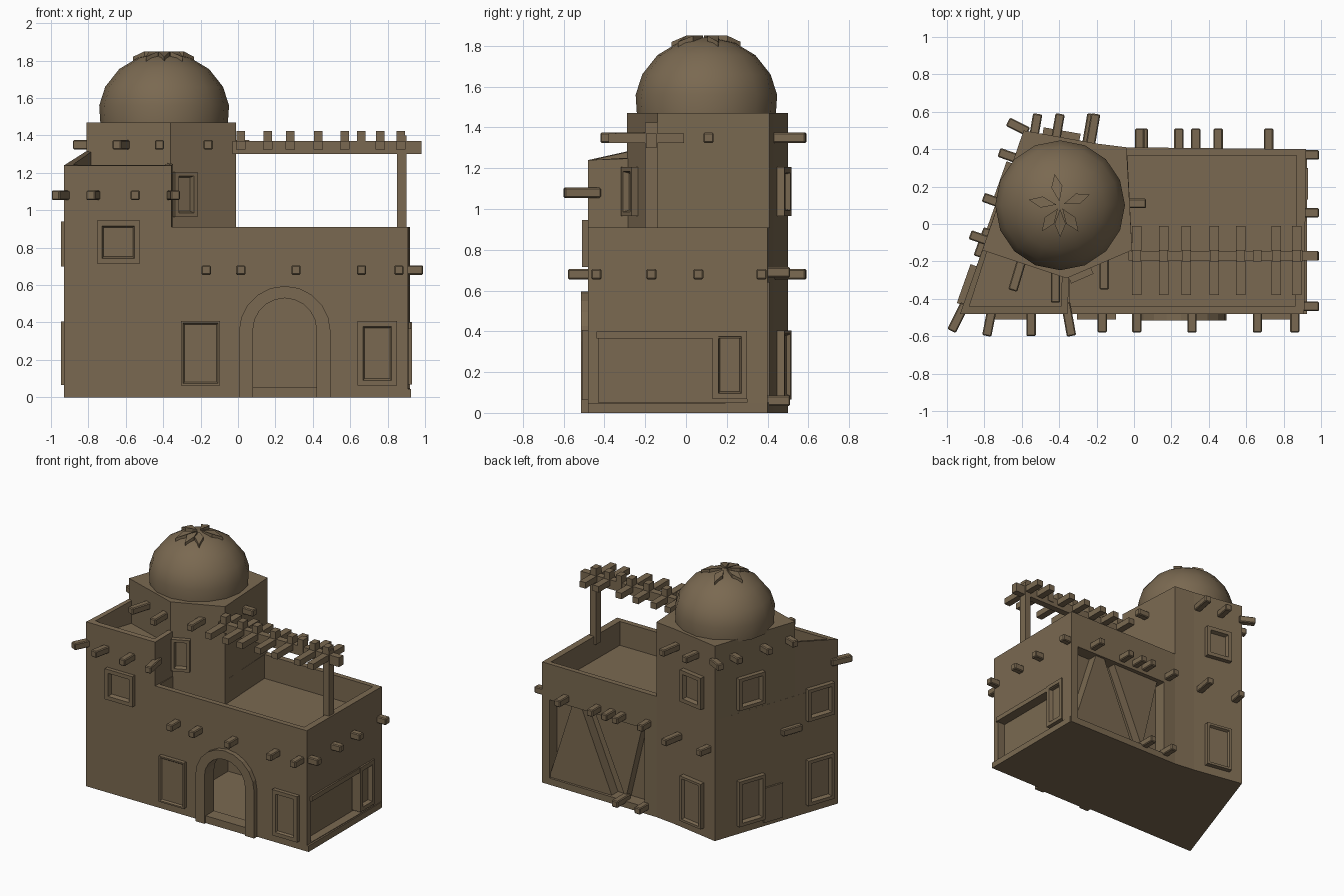
import bpy, bmesh, math
from mathutils import Matrix, Vector

cube = bpy.data.objects.get("Cube")
if cube:
    bpy.data.objects.remove(cube, do_unlink=True)

clay = bpy.data.materials.new("brown clay")
clay.use_nodes = True
COLOUR = (0.195, 0.141, 0.082, 1)
clay.diffuse_color = COLOUR
clay.node_tree.nodes["Principled BSDF"].inputs["Base Color"].default_value = COLOUR


def finish(name, bm, matrix=None, smooth=None):
    if matrix:
        bm.transform(matrix)
    bmesh.ops.recalc_face_normals(bm, faces=bm.faces)
    mesh = bpy.data.meshes.new(name)
    bm.to_mesh(mesh)
    bm.free()
    mesh.materials.append(clay)
    obj = bpy.data.objects.new(name, mesh)
    bpy.context.collection.objects.link(obj)
    if smooth:
        bpy.ops.object.select_all(action="DESELECT")
        obj.select_set(True)
        bpy.context.view_layer.objects.active = obj
        bpy.ops.object.shade_smooth_by_angle(angle=math.radians(smooth))
    return obj


def prism(name, points, low, high, matrix=None):
    """Extrude an outline; high is one height or one height per corner."""
    bm = bmesh.new()
    tops = high if isinstance(high, list) else [high] * len(points)
    a = [bm.verts.new((x, y, low)) for x, y in points]
    b = [bm.verts.new((p[0], p[1], t)) for p, t in zip(points, tops)]
    bm.faces.new(a)
    bm.faces.new(b)
    for i in range(len(a)):
        j = (i + 1) % len(a)
        bm.faces.new((a[i], a[j], b[j], b[i]))
    return finish(name, bm, matrix)


def box(name, x0, x1, y0, y1, z0, z1):
    return prism(name, [(x0, y0), (x1, y0), (x1, y1), (x0, y1)], z0, z1)


def cut(target, cutter):
    cutter.hide_render = True
    mod = target.modifiers.new("cut", "BOOLEAN")
    mod.operation = "DIFFERENCE"
    mod.solver = "EXACT"
    mod.object = cutter
    bpy.context.view_layer.objects.active = target
    bpy.ops.object.modifier_apply(modifier=mod.name)
    bpy.data.objects.remove(cutter, do_unlink=True)


def facing(x, y, z, normal):
    """Placement whose local -y points along the wall normal."""
    return Matrix.Translation((x, y, z)) @ Matrix.Rotation(math.atan2(normal[0], -normal[1]), 4, "Z")


def block(name, size, matrix, bevel=0):
    bm = bmesh.new()
    bmesh.ops.create_cube(bm, size=1, matrix=Matrix.Diagonal((*size, 1)))
    if bevel:
        bmesh.ops.bevel(bm, geom=bm.edges[:], offset=bevel, segments=1, affect="EDGES")
    return finish(name, bm, matrix)


def beam(name, x, y, z, normal, length=0.2):
    block(name, (0.05, length, 0.05), facing(x, y, z, normal), 0.006)


def window(name, x, y, z, normal, w, h, rim=0.04, depth=0.03):
    bm = bmesh.new()
    bmesh.ops.create_cube(bm, size=1, matrix=Matrix.Diagonal((w, 0.07, h, 1)))
    bm.normal_update()
    front = [f for f in bm.faces if f.normal.y < -0.9]
    bmesh.ops.inset_region(bm, faces=front, thickness=rim)
    ring = bmesh.ops.inset_region(bm, faces=front, thickness=0.012)
    bmesh.ops.translate(bm, verts=front[0].verts, vec=(0, depth, 0))
    finish(name, bm, facing(x, y, z, normal))


def arch(half, spring, n=10):
    curve = [(0.25 + half * math.cos(math.pi * i / n), spring + half * math.sin(math.pi * i / n))
             for i in range(n + 1)]
    return [(0.25 + half, 0.0)] + curve + [(0.25 - half, 0.0)]


FRONT, BACK, RIGHT = (0, -1), (0, 1), (1, 0)
SLANT = Vector((-0.96, 0.34)).normalized()
TOWER_BACK = Vector((0.17, 0.98)).normalized()
UPRIGHT = Matrix.Rotation(math.pi / 2, 4, "X")


def slant_x(y):
    return -0.93 + 0.35 * (y + 0.48)


# Main body with terrace pit, room, doorway and wall recesses
body = prism("main_walls", [(-0.93, -0.48), (0.91, -0.48), (0.92, 0.40), (-0.04, 0.41),
                            (-0.2, 0.43), (-0.59, 0.5)], 0, 0.91)
cut(body, prism("terrace_cutter", [(-0.345, -0.44), (0.86, -0.44), (0.87, 0.365), (-0.035, 0.365),
                                   (-0.01, -0.14), (-0.345, -0.28)], 0.73, 1.2))
cut(body, box("room_cutter", -0.25, 0.8, -0.4, 0.24, 0.02, 0.66))
door_cut = prism("door_cutter", arch(0.17, 0.36), 0.3, 0.6, UPRIGHT)
door_cut.location.z = 0.02
cut(body, door_cut)
cut(body, box("side_recess_cutter", 0.85, 1.0, -0.43, 0.30, 0.05, 0.365))
cut(body, box("back_recess_cutter", 0.06, 0.86, 0.31, 0.6, 0.05, 0.64))

# Arch surround and threshold
outer, inner = arch(0.245, 0.35), arch(0.17, 0.36)
prism("door_arch", outer + inner[::-1], 0.4, 0.515, UPRIGHT)
box("door_step", 0.07, 0.43, -0.5, -0.4, 0, 0.055)

# Side ledge, base strip and back drapes
box("side_ledge", 0.85, 0.925, -0.44, 0.3, 0.365, 0.40)
box("side_base", 0.87, 0.925, -0.48, 0.39, 0, 0.045)
prism("wide_drape", [(0.87, 0.05), (0.35, 0.05), (0.6, 0.64), (0.68, 0.64)], -0.385, -0.31, UPRIGHT)
prism("hanging_drape", [(0.5, 0.64), (0.1, 0.64), (0.24, 0.05)], -0.375, -0.31, UPRIGHT)

# Raised front room
room = prism("front_room", [(-0.93, -0.48), (-0.355, -0.48), (-0.345, -0.22), (slant_x(-0.12), -0.12)],
             0.90, [1.24, 1.24, 1.25, 1.32])
cut(room, prism("room_roof_cutter", [(-0.88, -0.44), (-0.39, -0.44), (-0.38, -0.1), (-0.77, -0.1)], 1.14, 1.5))

# Tower
prism("tower", [(slant_x(-0.14), -0.14), (-0.36, -0.29), (-0.01, -0.14), (-0.04, 0.41),
                (-0.2, 0.43), (-0.59, 0.5)], 0.90, 1.47)

# Dome
bm = bmesh.new()
profile = [(0.34, 1.45), (0.347, 1.56), (0.315, 1.66), (0.24, 1.755), (0.14, 1.815), (0.001, 1.845)]
verts = [bm.verts.new((r, 0, z)) for r, z in profile]
edges = [bm.edges.new(pair) for pair in zip(verts, verts[1:])]
bmesh.ops.spin(bm, geom=verts + edges, cent=(0, 0, 0), axis=(0, 0, 1), angle=2 * math.pi, steps=16)
bmesh.ops.remove_doubles(bm, verts=bm.verts[:], dist=0.002)
finish("dome", bm, Matrix.Translation((-0.395, 0.1, 0)), smooth=50)

# Broken crest on the dome
for i, angle in enumerate((20, 100, 170, 235, 270, 305)):
    spin = Matrix.Translation((-0.395, 0.1, 0)) @ Matrix.Rotation(math.radians(angle), 4, "Z")
    prism(f"crest_{i}", [(0.02, 0), (0.1, -0.03), (0.17, 0), (0.1, 0.03)], 1.76,
          [1.85, 1.85, 1.82, 1.85], spin)

# Windows and door panels
window("upper_front_window", -0.64, -0.475, 0.83, FRONT, 0.23, 0.23)
window("front_panel", -0.2, -0.475, 0.235, FRONT, 0.21, 0.345, 0.015, 0.012)
window("front_window", 0.745, -0.475, 0.235, FRONT, 0.21, 0.345, 0.04, 0.015)
block("front_window_pane", (0.13, 0.04, 0.18), facing(0.745, -0.475, 0.29, FRONT))
window("side_window", 0.895, 0.215, 0.235, RIGHT, 0.17, 0.335)
window("tower_front_window", -0.29, -0.26, 1.085, Vector((0.4, -0.92)), 0.13, 0.24, 0.03)
window("tower_back_window", -0.39, 0.465, 1.085, TOWER_BACK, 0.2, 0.24)
window("lower_back_panel", -0.39, 0.465, 0.235, TOWER_BACK, 0.2, 0.34, 0.025, 0.02)
for i, (y, z, h) in enumerate(((0.22, 1.06, 0.24), (-0.33, 0.82, 0.24), (0.22, 0.235, 0.34), (-0.33, 0.235, 0.34))):
    window(f"slanted_wall_window_{i}", slant_x(y), y, z, SLANT, 0.22, h, 0.035)
block("slanted_wall_plate", (0.16, 0.03, 0.26), facing(slant_x(0.04), 0.04, 0.16, SLANT))

# Projecting roof beams
for i, x in enumerate((-0.17, 0.015, 0.31, 0.66, 0.86)):
    beam(f"terrace_front_beam_{i}", x, -0.5, 0.68, FRONT, 0.16)
for i, x in enumerate((-0.77, -0.55, -0.35)):
    beam(f"room_front_beam_{i}", x, -0.51, 1.08, (0.3 * (x + 0.55) * 3, -1), 0.18)
beam("room_corner_beam", -0.94, -0.5, 1.08, (-0.45, -0.9), 0.16)
for i, (x, y) in enumerate(((-0.62, -0.26), (-0.42, -0.32), (-0.16, -0.25))):
    beam(f"tower_front_beam_{i}", x, y, 1.35, (-0.3 if x < -0.5 else 0, -1), 0.2)
for i, y in enumerate((0.36, 0.12, -0.08)):
    beam(f"tower_slanted_beam_{i}", slant_x(y) - 0.02, y, 1.35, SLANT, 0.14)
for i, x in enumerate((-0.22, -0.41)):
    beam(f"tower_back_beam_{i}", x, 0.5, 1.35, TOWER_BACK, 0.18)
beam("tower_corner_beam", -0.62, 0.52, 1.35, (-0.5, 0.25), 0.12)
beam("tower_side_beam", 0.0, 0.11, 1.35, RIGHT, 0.13)
for i, x in enumerate((0.03, 0.24, 0.33, 0.45, 0.72)):
    beam(f"terrace_back_beam_{i}", x, 0.43, 0.69, BACK, 0.16)
for i, x in enumerate((0.05, 0.24)):
    beam(f"low_back_beam_{i}", x, 0.43, 0.06, BACK, 0.16)
for i, x in enumerate((-0.24, -0.53)):
    beam(f"middle_back_beam_{i}", x, 0.5, 0.68, TOWER_BACK, 0.18)
for i, y in enumerate((-0.44, -0.17, 0.06, 0.37)):
    beam(f"terrace_side_beam_{i}", 0.92, y, 0.68, RIGHT, 0.14)
beam("slanted_wall_beam", slant_x(-0.1) - 0.01, -0.1, 0.67, (0.34, 0.94), 0.16)

# Pergola
box("pergola_post", 0.85, 0.9, -0.2, -0.14, 0.85, 1.4)
box("pergola_rail", -0.03, 0.98, -0.195, -0.145, 1.30, 1.37)
for i, x in enumerate((0.015, 0.16, 0.28, 0.43, 0.57, 0.66, 0.76, 0.87)):
    box(f"pergola_peg_{i}", x - 0.023, x + 0.023, -0.2, -0.14, 1.33, 1.425)
    if x != 0.66:
        box(f"pergola_slat_{i}", x - 0.025, x + 0.025, -0.38, -0.01, 1.325, 1.37)
